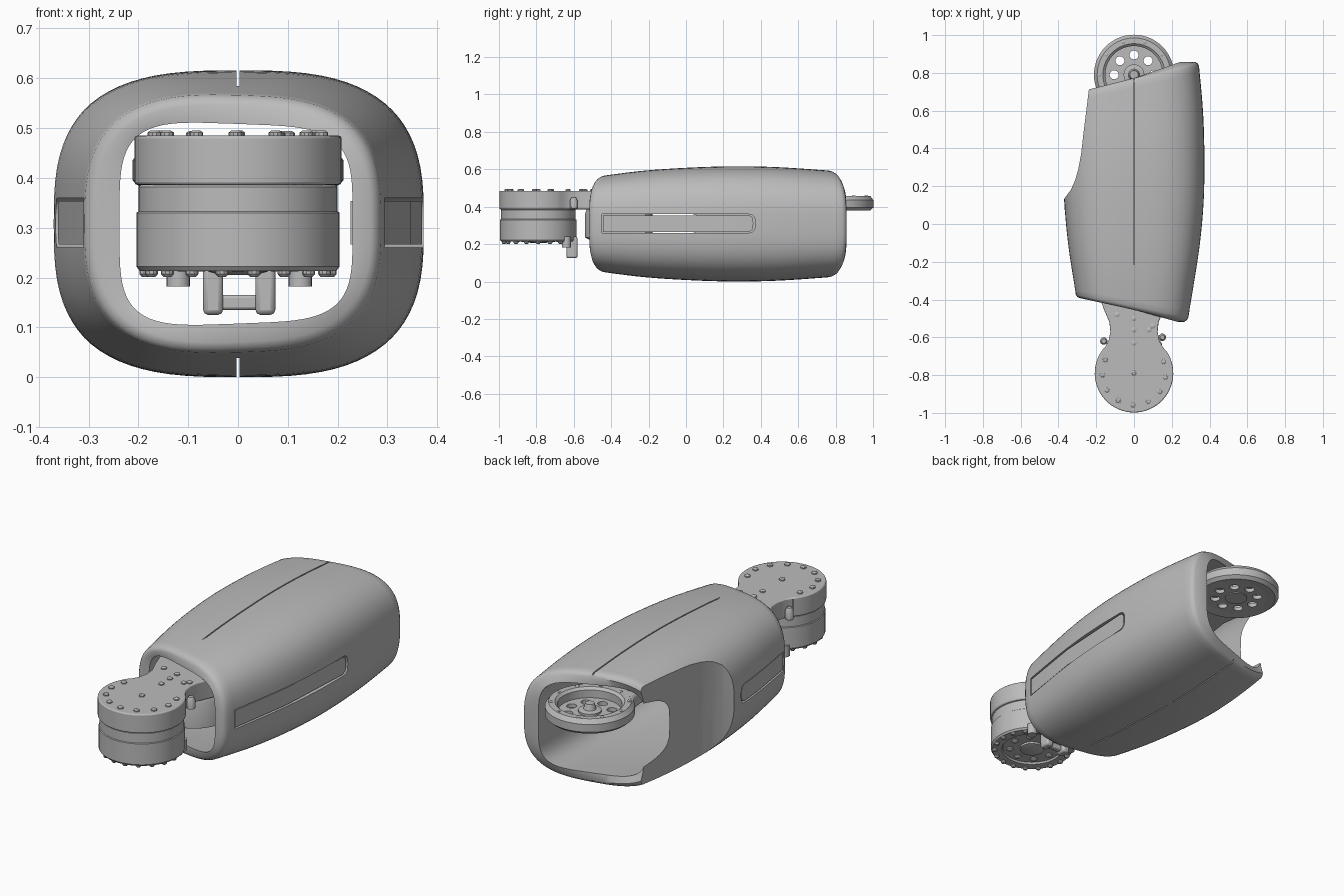
import bpy, bmesh, math
from mathutils import Vector

if "Cube" in bpy.data.objects:
    bpy.data.objects.remove(bpy.data.objects["Cube"], do_unlink=True)

grey = bpy.data.materials.new("neutral_grey")
grey.use_nodes = True
GREY = (0.5, 0.5, 0.5, 1)
grey.diffuse_color = GREY
grey.node_tree.nodes["Principled BSDF"].inputs["Base Color"].default_value = GREY
TAU = math.tau


def finish(name, bm, angle=35):
    bmesh.ops.recalc_face_normals(bm, faces=bm.faces)
    me = bpy.data.meshes.new(name)
    bm.to_mesh(me)
    bm.free()
    me.materials.append(grey)
    ob = bpy.data.objects.new(name, me)
    bpy.context.collection.objects.link(ob)
    smooth(ob, angle)
    return ob


def select(ob):
    bpy.ops.object.select_all(action='DESELECT')
    ob.select_set(True)
    bpy.context.view_layer.objects.active = ob


def smooth(ob, angle=35):
    select(ob)
    bpy.ops.object.shade_smooth_by_angle(angle=math.radians(angle))


def cut(ob, *cutters):
    for c in cutters:
        mod = ob.modifiers.new("cut", 'BOOLEAN')
        mod.object, mod.operation, mod.solver = c, 'DIFFERENCE', 'EXACT'
        select(ob)
        bpy.ops.object.modifier_apply(modifier=mod.name)
        bpy.data.objects.remove(c, do_unlink=True)
    smooth(ob)


def bevel(ob, width, segments=2):
    mod = ob.modifiers.new("bevel", 'BEVEL')
    mod.width, mod.segments, mod.limit_method = width, segments, 'ANGLE'
    mod.angle_limit = math.radians(50)


def prism(name, pts, lo, hi, axis='Z'):
    """Extrude a flat outline along z, or a (y, z) outline along x."""
    place = (lambda a, b, c: (a, b, c)) if axis == 'Z' else (lambda a, b, c: (c, a, b))
    bm = bmesh.new()
    low = [bm.verts.new(place(a, b, lo)) for a, b in pts]
    top = [bm.verts.new(place(a, b, hi)) for a, b in pts]
    bm.faces.new(low)
    bm.faces.new(top)
    for i in range(len(pts)):
        j = (i + 1) % len(pts)
        bm.faces.new((low[i], low[j], top[j], top[i]))
    return finish(name, bm)


def box(name, x0, x1, y0, y1, z0, z1):
    return prism(name, [(x0, y0), (x1, y0), (x1, y1), (x0, y1)], z0, z1)


def circle(cx, cy, r, n=32, start=0.0, end=TAU):
    return [(cx + r * math.cos(start + (end - start) * i / n),
             cy + r * math.sin(start + (end - start) * i / n)) for i in range(n)]


def lathe(name, profile, cy, n=56, closed=False):
    """Turn an (r, z) profile about a vertical axis at y = cy."""
    bm = bmesh.new()
    rings = [[bm.verts.new((x, y, z)) for x, y in circle(0, cy, r, n)] for r, z in profile]
    pairs = list(zip(rings, rings[1:])) + ([(rings[-1], rings[0])] if closed else [])
    for a, b in pairs:
        for i in range(n):
            j = (i + 1) % n
            bm.faces.new((a[i], a[j], b[j], b[i]))
    if not closed:
        bm.faces.new(rings[0])
        bm.faces.new(rings[-1])
    return finish(name, bm)


def studs(name, spots, z, r, h):
    """Small domed bolts; a negative h points them down."""
    bm = bmesh.new()
    for x, y in spots:
        rings = [[bm.verts.new((px, py, z + h * f)) for px, py in circle(x, y, r * k, 10)]
                 for k, f in ((1, -1), (1, 0.5), (0.6, 1))]
        for a, b in zip(rings, rings[1:]):
            for i in range(10):
                bm.faces.new((a[i], a[i - 1], b[i - 1], b[i]))
        bm.faces.new(rings[0])
        bm.faces.new(rings[-1])
    return finish(name, bm)


def interp(table, y):
    """Smooth curve through (y, value) pairs."""
    if y <= table[0][0]:
        return table[0][1]
    for k in range(len(table) - 1):
        (a, u), (b, v) = table[k], table[k + 1]
        if y <= b:
            p = table[max(k - 1, 0)]
            q = table[min(k + 2, len(table) - 1)]
            t = (y - a) / (b - a)
            m0 = (v - p[1]) / (b - p[0]) * (b - a)
            m1 = (q[1] - u) / (q[0] - a) * (b - a)
            return ((2*t**3 - 3*t*t + 1) * u + (t**3 - 2*t*t + t) * m0
                    + (3*t*t - 2*t**3) * v + (t**3 - t*t) * m1)
    return table[-1][1]


# Sleeve: a lofted tube with slanted ends and a squarer bore
WIDTH = [(-0.51, .285), (-0.35, .312), (-0.1, .35), (.13, .37), (.35, .373), (.6, .365), (.86, .342)]
HEIGHT = [(-0.51, .248), (-0.25, .282), (0, .3), (.25, .308), (.5, .303), (.86, .278)]
BORE = [(-0.51, .23), (0, .262), (.45, .265), (.86, .248)]
MID, SEG, STEPS = 0.308, 80, 24


def ring(t, inner, shrink):
    slope = -0.19 + 0.45 * t
    pts = []
    for i in range(SEG):
        a = TAU * i / SEG
        n = 4.2 if inner else 2.9
        c, s = (math.copysign(abs(f(a)) ** (2 / n), f(a)) for f in (math.cos, math.sin))
        y = -0.455 + 1.228 * t + slope * 0.33 * c
        w = interp(BORE, y) if inner else interp(WIDTH, y)
        h = interp(HEIGHT, y) - (0.055 if inner else 0)
        pts.append(Vector(((w - shrink) * c, y, MID + (h - shrink) * s)))
    return pts


bm = bmesh.new()
outer = [(0, .018), (.006, .006), (.016, 0)]
outer += [(i / STEPS, 0) for i in range(1, STEPS)]
outer += [(.984, 0), (.994, .006), (1, .018)]
loops = [ring(t, False, s) for t, s in outer]
loops += [ring(1 - i / STEPS, True, 0) for i in range(STEPS + 1)]
loops = [[bm.verts.new(p) for p in loop] for loop in loops]
for k, a in enumerate(loops):
    b = loops[(k + 1) % len(loops)]
    for i in range(SEG):
        j = (i + 1) % SEG
        bm.faces.new((a[i], a[j], b[j], b[i]))
sleeve = finish("sleeve", bm)

# Scooped opening on the right side, then the slots and the centre seams
scoop = [(-.6, .1), (-.385, .11), (-.365, .14), (-.335, .18), (-.312, .23), (-.295, .29), (-.28, .37),
         (-.27, .46), (-.255, .58), (-.238, .72), (-.225, 1), (-.6, 1)]


def slot(name, x0, x1, y0, y1, r):
    z = 0.31
    arc = [(y1 - r * .7 + r * .7 * math.cos(a), z + r * math.copysign(abs(math.sin(a)) ** .6, a))
           for a in [math.pi * (k / 10 - .5) for k in range(11)]]
    return prism(name, [(y0, z - r)] + arc + [(y0, z + r)], x0, x1, 'X')


cut(sleeve, prism("scoop_cutter", scoop, -0.2, 0.9),
    slot("slot_cutter", .25, .5, -.45, .37, .05),
    slot("slot_cutter", -.5, -.25, -.36, .07, .05),
    box("seam_cutter", -.003, .003, -.6, 1, .0, .018 + .02),
    box("seam_cutter", -.003, .003, -.6, 1, .585, .7))


# Slot panels follow the sleeve side with a fine gap round them
def panel(name, side, y0, y1):
    ob = slot(name, -.5, .5, y0, y1, .044)
    bm = bmesh.new()
    bm.from_mesh(ob.data)
    bmesh.ops.bisect_plane(bm, geom=bm.verts[:] + bm.edges[:] + bm.faces[:],
                           plane_co=(0, -.1, 0), plane_no=(0, 1, 0))
    for v in bm.verts:
        out = v.co.x * side > 0
        v.co.x = side * (interp(WIDTH, v.co.y) - (.004 if out else .07))
    bmesh.ops.recalc_face_normals(bm, faces=bm.faces)
    bm.to_mesh(ob.data)
    bm.free()


panel("left_slot_panel", 1, -.444, .36)
panel("right_slot_panel", -1, -.354, .06)

# Front joint drum with a stepped band and a recessed underside
JY = -0.79
lathe("front_drum", [(.05, .235), (.05, .222), (.145, .222), (.15, .213), (.197, .213), (.204, .222),
                     (.204, .33), (.2, .333), (.2, .382), (.196, .386)], JY)
studs("drum_lower_bolts", circle(0, JY, .185, 18), .213, .013, -.012)
studs("drum_inner_bolts", circle(0, JY, .11, 8), .222, .018, -.01)
lathe("drum_hub", [(.035, .205), (.06, .212), (.06, .25)], JY, 24)

# Front cap and neck in one outline
neck = [(.155, -.655), (.135, -.62), (.125, -.57), (.13, -.52), (.16, -.45), (.185, -.38), (.185, -.3), (.13, -.2)]
cap = circle(0, JY, .208, 44, math.radians(-220), math.radians(40))
cap += neck + [(-x, y) for x, y in reversed(neck)]
bevel(prism("front_cap", cap, .386, .485), .022, 3)
studs("cap_bolts", circle(0, JY, .168, 9, math.radians(-205), math.radians(50)) + [(0, JY)], .487, .014, .008)
studs("neck_bolts", [(0, -.5), (0, -.56), (0, -.63), (.08, -.56), (.1, -.54), (-.09, -.48)], .487, .014, .007)
studs("neck_side_lugs", [(-.16, -.62), (.15, -.6)], .42, .02, .03)

# Cable pegs below the drum
for x in (-.12, .125):
    lathe("cable_peg", [(.024, .182), (.024, .24)], -.64, 16).location.x = x
for x in (-.05, .055):
    bevel(box("cable_clip", x - .02, x + .02, -.64, -.58, .125, .24), .01)
bevel(box("clip_bridge", -.06, .06, -.63, -.6, .135, .165), .006)

# Inner drum and the link that runs through the sleeve
lathe("inner_drum", [(.16, .225), (.18, .235), (.18, .36), (.17, .39)], -.36)
bevel(box("inner_link", -.13, .13, -.25, .42, .39, .455), .015)

# Rear joint: collar, drilled plate, hub and neck
RY = 0.79
collar = lathe("rear_collar", [(.152, .385), (.195, .38), (.212, .395), (.212, .435), (.195, .457), (.165, .457),
                               (.152, .445)], RY, closed=True)
wheel = lathe("rear_wheel", [(.157, .385), (.157, .405)], RY)
holes = [prism("hole_cutter", circle(x, y, .024, 16), .3, .5) for x, y in circle(0, RY, .105, 8)]
cut(wheel, *holes)
lathe("rear_hub", [(.055, .38), (.055, .415), (.03, .42), (.022, .45)], RY, 24)
studs("rear_bolts", circle(0, RY, .182, 10), .456, .01, .005)
rear = [(.165, .675), (.135, .62), (.125, .55), (.14, .45), (.14, .4)]
arc = circle(0, RY, .155, 16, math.radians(-135), math.radians(-45))
rear_neck = prism("rear_neck", arc + rear + [(-x, y) for x, y in reversed(rear)], .385, .455)
bevel(rear_neck, .012)
studs("rear_neck_bolts", [(-.08, .57), (.08, .57), (0, .5)], .457, .016, .006)
